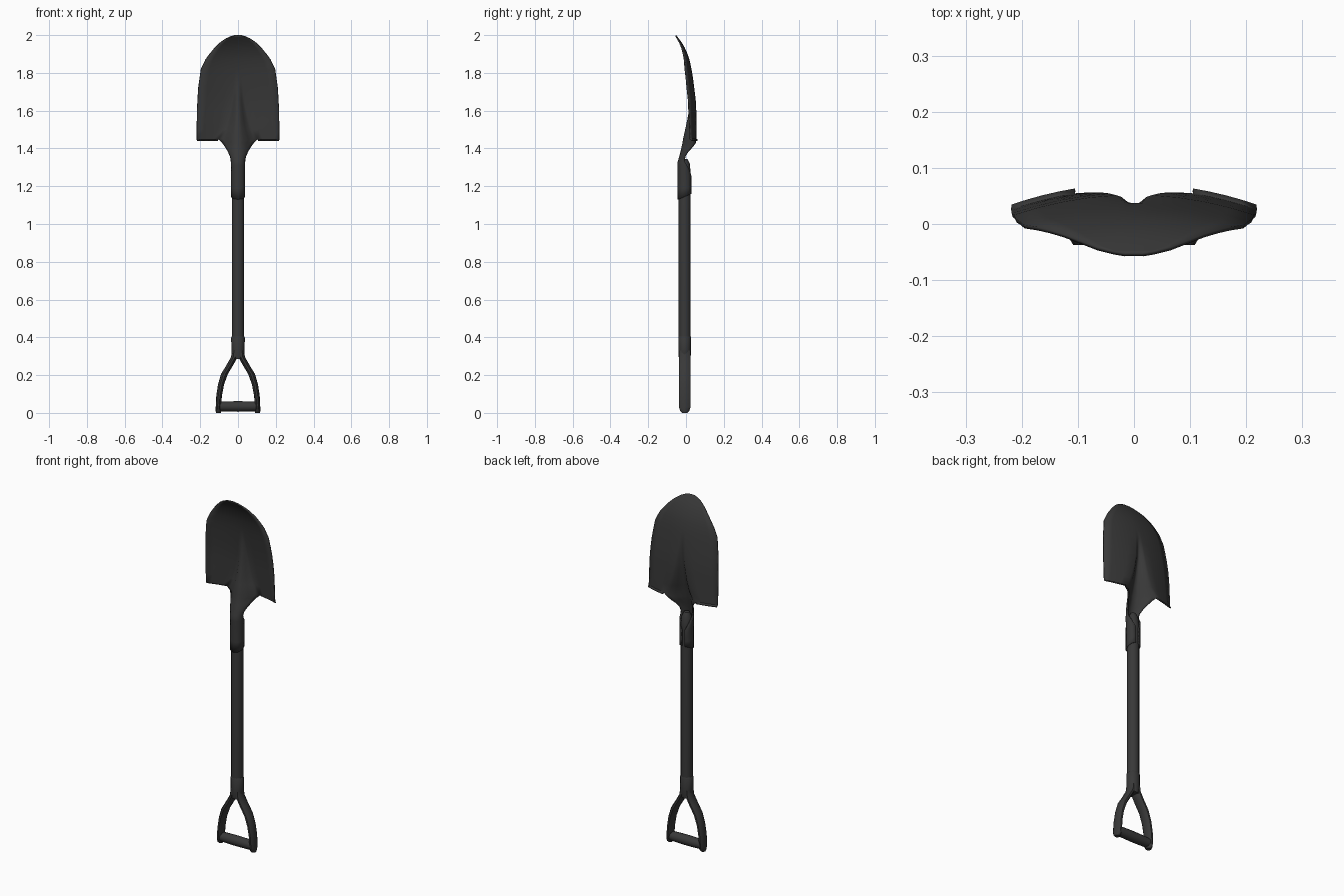
import bpy, bmesh
from math import sin, cos, pi, radians

cube = bpy.data.objects.get("Cube")
if cube:
    bpy.data.objects.remove(cube)

CY = -0.007  # depth of the shaft axis

metal = bpy.data.materials.new("dark grey")
metal.use_nodes = True
grey = (0.04, 0.04, 0.04, 1)
metal.diffuse_color = grey
bsdf = metal.node_tree.nodes["Principled BSDF"]
bsdf.inputs["Base Color"].default_value = grey
bsdf.inputs["Roughness"].default_value = 0.7


def lerp(points, z):
    """Piecewise linear profile lookup."""
    if z <= points[0][0]:
        return points[0][1]
    for (a, p), (b, q) in zip(points, points[1:]):
        if z <= b:
            return p + (q - p) * (z - a) / (b - a)
    return points[-1][1]


def finish(name, bm, angle=40):
    bmesh.ops.recalc_face_normals(bm, faces=bm.faces)
    mesh = bpy.data.meshes.new(name)
    bm.to_mesh(mesh)
    bm.free()
    obj = bpy.data.objects.new(name, mesh)
    bpy.context.collection.objects.link(obj)
    mesh.materials.append(metal)
    bpy.ops.object.select_all(action="DESELECT")
    obj.select_set(True)
    bpy.context.view_layer.objects.active = obj
    bpy.ops.object.shade_smooth_by_angle(angle=radians(angle))
    return obj


def loft(name, rings):
    """Skin closed rings of points and cap both ends."""
    bm = bmesh.new()
    loops = [[bm.verts.new(p) for p in ring] for ring in rings]
    for a, b in zip(loops, loops[1:]):
        for i in range(len(a)):
            j = (i + 1) % len(a)
            bm.faces.new((a[i], a[j], b[j], b[i]))
    bm.faces.new(loops[0])
    bm.faces.new(loops[-1])
    return finish(name, bm)


def oval(x, z, rx, ry, n=12):
    return [(x + rx * cos(2 * pi * i / n), CY + ry * sin(2 * pi * i / n), z)
            for i in range(n)]


def upright(name, sections):
    return loft(name, [oval(0, z, rx, ry) for z, rx, ry in sections])


# Shaft with a rounded end inside the socket
upright("shaft", [(0.34, 0.032, 0.032), (1.27, 0.032, 0.032),
                  (1.32, 0.027, 0.027), (1.345, 0.014, 0.014)])

# Handle collar
upright("handle_collar", [(0.285, 0.026, 0.03), (0.31, 0.035, 0.033),
                          (0.40, 0.036, 0.034), (0.405, 0.032, 0.032)])

# Forked handle arm, mirrored to the other side
arm_path = [(0.016, 0.33, 0.016, 0.031), (0.02, 0.295, 0.017, 0.032),
            (0.042, 0.255, 0.018, 0.032), (0.072, 0.205, 0.018, 0.032),
            (0.09, 0.15, 0.016, 0.032), (0.1, 0.09, 0.015, 0.032),
            (0.104, 0.03, 0.014, 0.032), (0.104, 0.01, 0.014, 0.025),
            (0.104, 0.0, 0.013, 0.014)]
arm = loft("handle_arms", [oval(*p, n=10) for p in arm_path])
mirror = arm.modifiers.new("mirror", "MIRROR")
mirror.use_clip = False
mirror.use_mirror_merge = False

# Cross grip, slightly fuller in the middle
grip_sections = [(-0.108, 0.025), (-0.06, 0.027), (0, 0.028),
                 (0.06, 0.027), (0.108, 0.025)]
loft("grip", [[(x, CY + r * cos(k * pi / 6), 0.034 + r * sin(k * pi / 6))
               for k in range(12)] for x, r in grip_sections])

# Blade profiles by height
HALF_WIDTH = [(1.44, 0.218), (1.6, 0.217), (1.72, 0.21), (1.82, 0.196),
              (1.87, 0.172), (1.92, 0.135), (1.96, 0.094), (1.98, 0.065),
              (1.992, 0.038), (2.0, 0.01)]
BACK = [(1.45, 0.06), (1.65, 0.05), (1.8, 0.03), (1.87, 0.015),
        (1.92, -0.003), (1.96, -0.026), (2.0, -0.056)]
RIDGE_DEPTH = [(1.45, 0.072), (1.55, 0.045), (1.66, 0.02), (1.77, 0)]
RIDGE_WIDTH = [(1.45, 0.105), (1.5, 0.075), (1.57, 0.05), (1.66, 0.032),
               (1.77, 0.02)]
NECK_WIDTH = [(1.34, 0.035), (1.36, 0.04), (1.385, 0.052),
              (1.41, 0.068), (1.43, 0.083), (1.45, 0.105)]
NECK_EDGE = [(1.34, CY), (1.37, 0.0), (1.41, 0.036), (1.43, 0.05)]
NECK_FRONT = [(1.34, -0.037), (1.385, -0.025), (1.43, -0.015)]
WRAP = [(1.25, 165), (1.29, 130), (1.33, 90)]

INNER, OUTER = 4, 8  # columns per side: central ridge, whole blade


def dish(x, z):
    return lerp(BACK, z) - 0.038 * (x / 0.22) ** 2


def blade_point(i, z):
    w = lerp(HALF_WIDTH, z)
    h = min(lerp(RIDGE_WIDTH, z), w * 0.4 if z > 1.5 else w)
    side = -1 if i < 0 else 1
    t = min(abs(i) / INNER, 1)
    s = max(abs(i) - INNER, 0) / (OUTER - INNER)
    x = side * (h * t + (w - h) * s)
    return x, dish(x, z) - lerp(RIDGE_DEPTH, z) * (1 + cos(pi * t)) / 2, z


def neck_point(i, z):
    t = i / INNER
    front, edge = lerp(NECK_FRONT, z), lerp(NECK_EDGE, z)
    mix = lerp([(1.36, 0), (1.45, 1)], z)
    round_in = (1 - mix) * cos(t * pi / 2) + mix * (1 + cos(pi * t)) / 2
    even = (1 - mix) * sin(t * pi / 2) + mix * t
    return lerp(NECK_WIDTH, z) * even, edge + (front - edge) * round_in, z


def socket_point(i, z):
    a = radians(lerp(WRAP, z)) * i / INNER
    lift = 0.03 * (1 - cos(a)) / 2 if z < 1.14 else 0
    return 0.035 * sin(a), CY - 0.035 * cos(a), z + lift


def tread_point(i, z):
    x, y, _ = blade_point(i, 1.45)
    return x, y + 0.01, z


# Blade, neck and wrapped socket as one sheet
bm = bmesh.new()


def add_row(func, z, columns):
    return {i: bm.verts.new(func(i, z)) for i in columns}


def bridge(a, b):
    for i in sorted(a):
        if i in b and i + 1 in a and i + 1 in b:
            bm.faces.new((a[i], a[i + 1], b[i + 1], b[i]))


narrow = range(-INNER, INNER + 1)
wide = range(-OUTER, OUTER + 1)
rows = [add_row(socket_point, z, narrow)
        for z in (1.13, 1.19, 1.25, 1.27, 1.29, 1.31, 1.325)]
rows += [add_row(neck_point, z, narrow)
         for z in (1.34, 1.36, 1.385, 1.41, 1.43)]
first = len(rows)
rows += [add_row(blade_point, z, wide)
         for z in (1.45, 1.5, 1.55, 1.6, 1.66, 1.72, 1.77, 1.82, 1.87,
                   1.9, 1.93, 1.96, 1.98, 1.992, 1.998)]
for lower, upper in zip(rows, rows[1:]):
    bridge(lower, upper)

# Folded foot treads along the shoulders
for columns in (range(-OUTER, -INNER + 1), range(INNER, OUTER + 1)):
    bridge(add_row(tread_point, 1.443, columns), rows[first])

blade = finish("blade_and_socket", bm, 50)
solid = blade.modifiers.new("thickness", "SOLIDIFY")
solid.thickness = 0.007
solid.offset = 0
